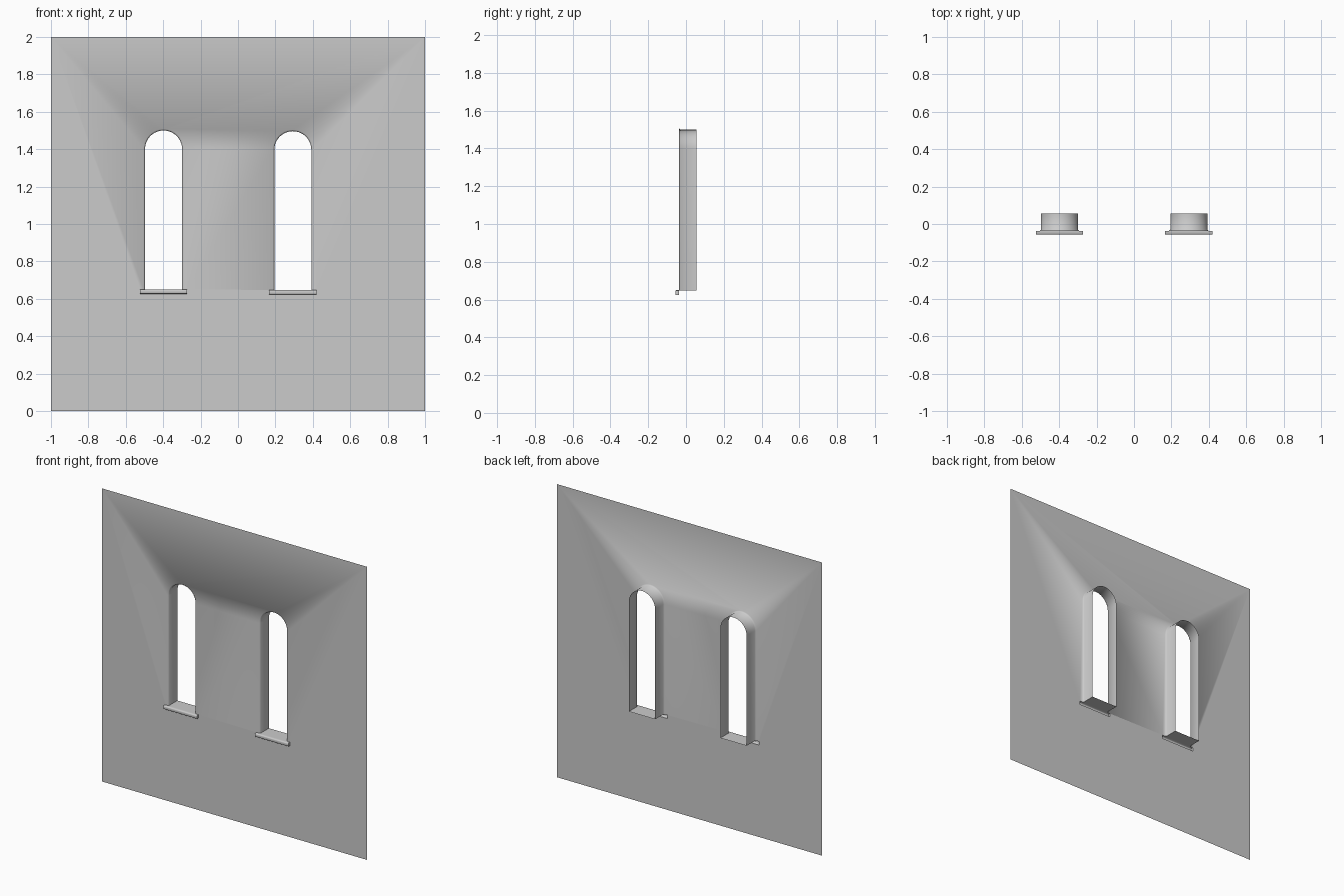
import bpy, bmesh, math

if "Cube" in bpy.data.objects:
    bpy.data.objects.remove(bpy.data.objects["Cube"])

WALL_Y, BACK_Y = -0.038, 0.056
R, FLARE = 0.099, 0.008
SILL_W, SILL_H = 0.126, 0.024
WINDOWS = [(-0.398, 0.651), (0.293, 0.647)]   # centre x, floor z
RISE = 0.75                                   # floor to arch springing
STEPS = 20


def finish(bm, name, angle, flip_check=None):
    bmesh.ops.recalc_face_normals(bm, faces=bm.faces)
    bm.normal_update()
    if flip_check and flip_check(bm):
        bmesh.ops.reverse_faces(bm, faces=bm.faces)
    mesh = bpy.data.meshes.new(name)
    bm.to_mesh(mesh)
    bm.free()
    ob = bpy.data.objects.new(name, mesh)
    bpy.context.collection.objects.link(ob)
    bpy.ops.object.select_all(action='DESELECT')
    ob.select_set(True)
    bpy.context.view_layer.objects.active = ob
    bpy.ops.object.shade_smooth_by_angle(angle=math.radians(angle))
    return ob


def arch(bm, cx, z0, r, y):
    """Open arch outline from right foot over the top to left foot."""
    pts = [(cx + r, z0)]
    for i in range(STEPS + 1):
        a = math.pi * i / STEPS
        pts.append((cx + r * math.cos(a), z0 + RISE + r * math.sin(a)))
    pts.append((cx - r, z0))
    return [bm.verts.new((x, y, z)) for x, z in pts]


def loop_edges(bm, verts):
    return [bm.edges.new((a, b)) for a, b in zip(verts, verts[1:] + verts[:1])]


# Wall sheet with arched openings, notched for the sills
bm = bmesh.new()
border = [bm.verts.new((x, WALL_Y, z)) for x, z in ((-1, 0), (1, 0), (1, 2), (-1, 2))]
edges = loop_edges(bm, border)
rings = []
for cx, z0 in WINDOWS:
    front = arch(bm, cx, z0, R + FLARE, WALL_Y)
    notch = [bm.verts.new((cx + s * SILL_W, WALL_Y, z0 - d))
             for s, d in ((-1, 0), (-1, SILL_H), (1, SILL_H), (1, 0))]
    edges += loop_edges(bm, front + notch)
    rings.append([front, arch(bm, cx, z0, R, WALL_Y + FLARE),
                  arch(bm, cx, z0, R, BACK_Y)])
bmesh.ops.triangle_fill(bm, edges=edges, use_beauty=False, use_dissolve=False,
                        normal=(0, -1, 0))

# Reveals: flared front edge, straight jambs and a flat floor
for ring in rings:
    for a, b in zip(ring, ring[1:]):
        n = len(a)
        for i in range(n):
            j = (i + 1) % n
            bm.faces.new((a[i], a[j], b[j], b[i]))


def wall_faces_back(bm):
    return sum(f.normal.y * f.calc_area() for f in bm.faces) > 0


finish(bm, "wall_with_openings", 50, wall_faces_back)

# Sills: rounded lip, hollow behind the wall
PROFILE = [(WALL_Y, 0), (-0.051, 0), (-0.0545, -0.002), (-0.056, -0.006),
           (-0.056, -0.018), (-0.0545, -0.022), (-0.051, -SILL_H), (WALL_Y, -SILL_H)]
for side, (cx, z0) in zip(("left", "right"), WINDOWS):
    bm = bmesh.new()
    ends = [[bm.verts.new((cx + s * SILL_W, y, z0 + z)) for y, z in PROFILE]
            for s in (-1, 1)]
    a, b = ends
    for i in range(len(PROFILE) - 1):
        bm.faces.new((a[i], a[i + 1], b[i + 1], b[i]))
    for e in ends:
        bm.faces.new(e)
    finish(bm, side + "_window_sill", 40,
           lambda m: min(m.faces, key=lambda f: f.calc_center_median().y).normal.y > 0)
